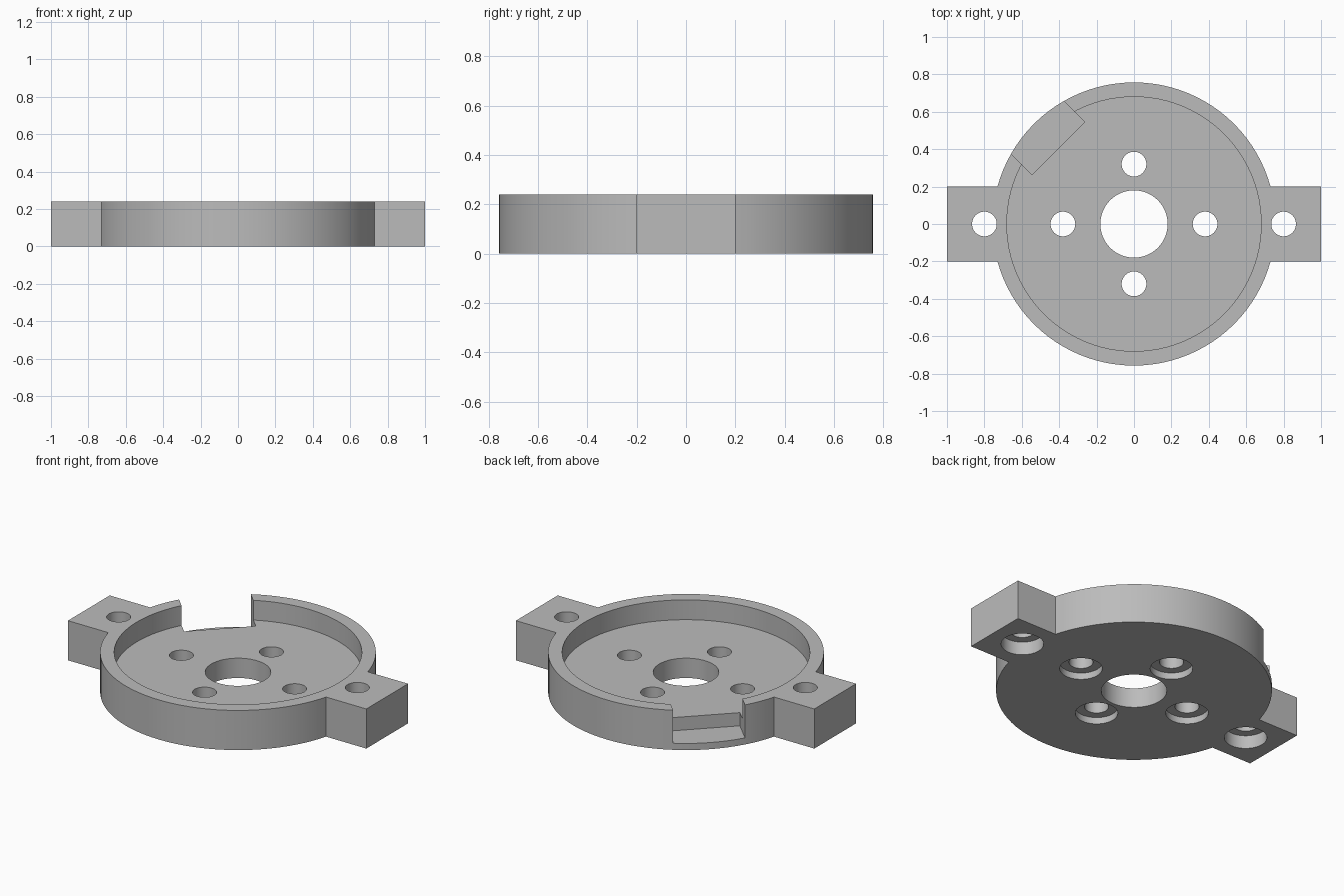
import bpy, bmesh
from math import sin, cos, asin, pi, radians
from mathutils import Matrix

if "Cube" in bpy.data.objects:
    bpy.data.objects.remove(bpy.data.objects["Cube"], do_unlink=True)

HEIGHT, RADIUS, LUG = 0.24, 0.757, 0.2
FLOOR, NOTCH_FLOOR = 0.12, 0.04

grey = bpy.data.materials.new("plain grey")
grey.use_nodes = True
colour = (0.5, 0.5, 0.5, 1)
grey.diffuse_color = colour
grey.node_tree.nodes["Principled BSDF"].inputs["Base Color"].default_value = colour


def add_object(name, bm):
    mesh = bpy.data.meshes.new(name)
    bmesh.ops.recalc_face_normals(bm, faces=bm.faces)
    bm.to_mesh(mesh)
    bm.free()
    mesh.materials.append(grey)
    obj = bpy.data.objects.new(name, mesh)
    bpy.context.collection.objects.link(obj)
    return obj


def cylinder(name, x, y, radius, z0, z1, sides=48):
    bm = bmesh.new()
    bmesh.ops.create_cone(bm, cap_ends=True, segments=sides, radius1=radius,
                          radius2=radius, depth=z1 - z0,
                          matrix=Matrix.Translation((x, y, (z0 + z1) / 2)))
    return add_object(name, bm)


# Disc outline with a square lug on each side
start = asin(LUG / RADIUS)
steps = 40
outline = []
for side in (1, -1):
    outline += [(side, -side * LUG), (side, side * LUG)]
    for i in range(steps + 1):
        a = start + (pi - 2 * start) * i / steps
        outline.append((side * RADIUS * cos(a), side * RADIUS * sin(a)))
bm = bmesh.new()
base = bm.faces.new([bm.verts.new((x, y, 0)) for x, y in outline])
top = bmesh.ops.extrude_face_region(bm, geom=[base])["geom"]
bmesh.ops.translate(bm, vec=(0, 0, HEIGHT),
                    verts=[v for v in top if isinstance(v, bmesh.types.BMVert)])
body = add_object("mounting_plate", bm)

# Round recess and central bore
cutters = [cylinder("recess_cutter", 0, 0, 0.68, FLOOR, 0.4, 96),
           cylinder("bore_cutter", 0, 0, 0.18, -0.1, 0.4, 64)]

# Rim notch, turned to the back corner
bm = bmesh.new()
bmesh.ops.create_cube(bm, size=1, matrix=Matrix.Rotation(radians(135), 4, "Z")
                      @ Matrix.Translation((0.771, 0, NOTCH_FLOOR + 0.2))
                      @ Matrix.Diagonal((0.4, 0.4, 0.4, 1)))
cutters.append(add_object("notch_cutter", bm))

# Screw holes, each counterbored from below
for x, y, depth in ((0.38, 0, 0.04), (-0.38, 0, 0.04), (0, 0.32, 0.04),
                    (0, -0.32, 0.04), (0.8, 0, 0.08), (-0.8, 0, 0.08)):
    cutters.append(cylinder("hole_cutter", x, y, 0.066, -0.1, 0.4))
    cutters.append(cylinder("counterbore_cutter", x, y, 0.117, -0.1, depth))

bpy.ops.object.select_all(action="DESELECT")
bpy.context.view_layer.objects.active = body
body.select_set(True)
for cutter in cutters:
    cutter.hide_render = True
    cut = body.modifiers.new("cut", "BOOLEAN")
    cut.operation, cut.solver, cut.object = "DIFFERENCE", "EXACT", cutter
    bpy.ops.object.modifier_apply(modifier=cut.name)
    bpy.data.objects.remove(cutter, do_unlink=True)

bpy.ops.object.shade_smooth_by_angle(angle=radians(30))
